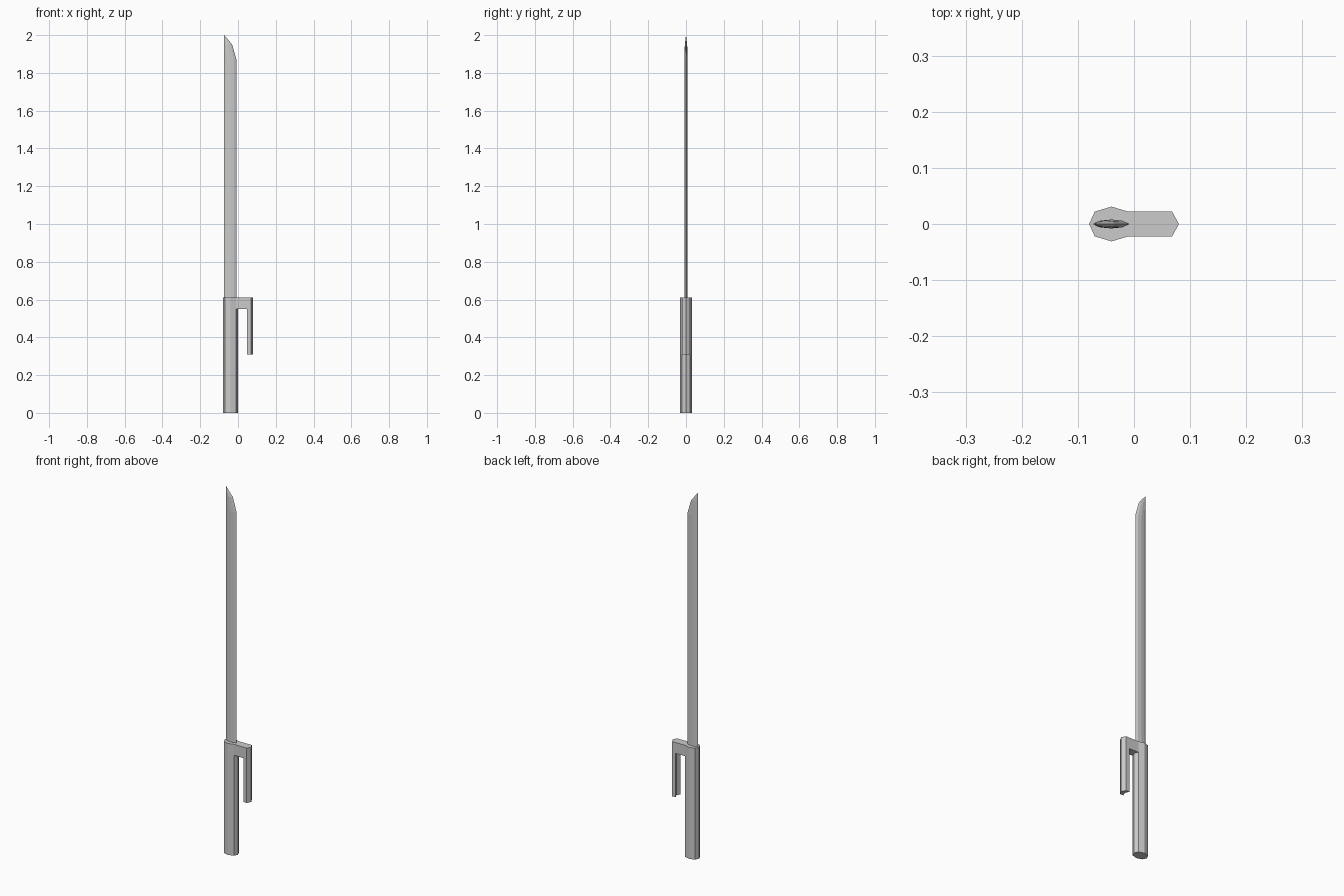
import bpy, bmesh

if "Cube" in bpy.data.objects:
    bpy.data.objects.remove(bpy.data.objects["Cube"])


def finish(name, bm):
    bmesh.ops.recalc_face_normals(bm, faces=bm.faces[:])
    mesh = bpy.data.meshes.new(name)
    bm.to_mesh(mesh)
    bm.free()
    obj = bpy.data.objects.new(name, mesh)
    bpy.context.collection.objects.link(obj)
    return obj


def mirrored(half):
    """Close a +y half outline by reflecting its off-axis points."""
    return half + [(x, -y) for x, y in reversed(half) if y]


# Handle, bridge and hook as stacked prisms; faces shared by two prisms vanish
grip = mirrored([(-0.08, 0), (-0.07, 0.022), (-0.04, 0.031), (-0.01, 0.022), (0, 0)])
bridge = mirrored([(0, 0), (-0.01, 0.022), (0.048, 0.022), (0.058, 0)])
hook = mirrored([(0.058, 0), (0.048, 0.022), (0.068, 0.022), (0.08, 0)])
cells = [(grip, 0, 0.55), (grip, 0.55, 0.61), (bridge, 0.55, 0.61),
         (hook, 0.55, 0.61), (hook, 0.31, 0.55)]

faces = {}
for outline, z0, z1 in cells:
    low = [(x, y, z0) for x, y in outline]
    top = [(x, y, z1) for x, y in outline]
    n = len(outline)
    walls = [(low[i], low[(i + 1) % n], top[(i + 1) % n], top[i]) for i in range(n)]
    for face in walls + [low, top]:
        key = frozenset(face)
        if key in faces:
            del faces[key]
        else:
            faces[key] = face

bm = bmesh.new()
for face in faces.values():
    bm.faces.new([bm.verts.new(p) for p in face])
bmesh.ops.remove_doubles(bm, verts=bm.verts[:], dist=1e-5)
bmesh.ops.dissolve_limit(bm, angle_limit=0.01, verts=bm.verts[:], edges=bm.edges[:])
finish("handle_with_hook", bm)

# Blade: lens section lofted upward, cutting edge sweeping back to the spine
SPINE = -0.073
lens = mirrored([(0, 0), (0.2, 0.006), (0.5, 0.008), (0.8, 0.006), (1, 0)])
stations = [(0.60, 0.065, 1), (1.87, 0.065, 1), (1.95, 0.042, 0.8)]

bm = bmesh.new()
rings = [[bm.verts.new((SPINE + x * width, y * thick, z)) for x, y in lens]
         for z, width, thick in stations]
n = len(lens)
for a, b in zip(rings, rings[1:]):
    for i in range(n):
        j = (i + 1) % n
        bm.faces.new((a[i], a[j], b[j], b[i]))
tip = bm.verts.new((SPINE, 0, 2.0))
for i in range(n):
    bm.faces.new((rings[-1][i], rings[-1][(i + 1) % n], tip))
bm.faces.new(rings[0])
finish("blade", bm)
